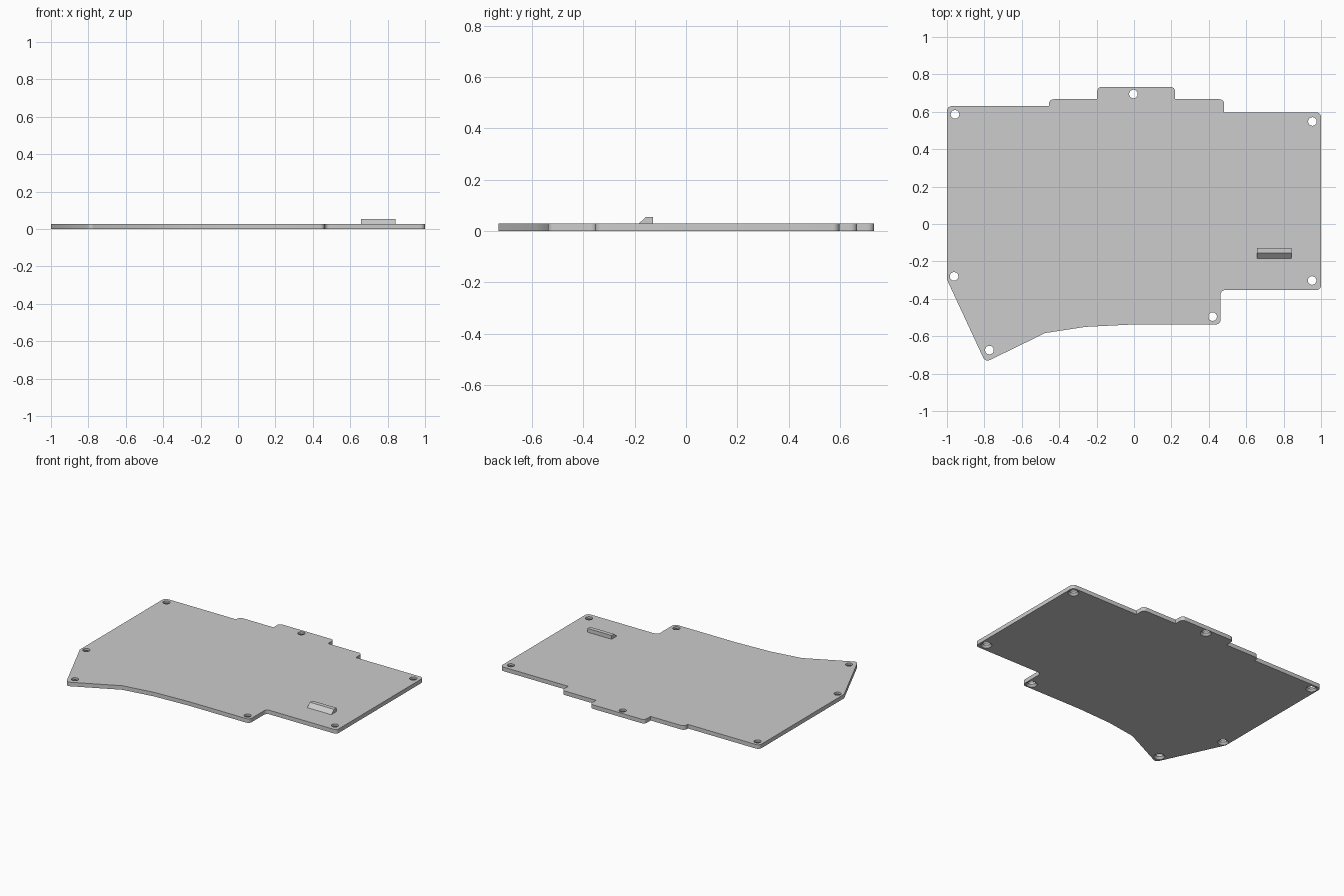
import bpy
import bmesh
from math import cos, sin, tan, tau
from mathutils import Vector

cube = bpy.data.objects.get("Cube")
if cube:
    bpy.data.objects.remove(cube, do_unlink=True)

THICK = 0.028
ROUND = 0.025

grey = bpy.data.materials.new("light_grey")
grey.use_nodes = True
colour = (0.604, 0.604, 0.604, 1)
grey.diffuse_color = colour
grey.node_tree.nodes["Principled BSDF"].inputs["Base Color"].default_value = colour


def make_object(name, bm):
    bmesh.ops.recalc_face_normals(bm, faces=bm.faces[:])
    mesh = bpy.data.meshes.new(name)
    bm.to_mesh(mesh)
    bm.free()
    mesh.materials.append(grey)
    obj = bpy.data.objects.new(name, mesh)
    bpy.context.collection.objects.link(obj)
    return obj


def prism(name, points, offset):
    """Extrude a closed outline along an offset vector."""
    bm = bmesh.new()
    face = bm.faces.new([bm.verts.new(p) for p in points])
    grown = bmesh.ops.extrude_face_region(bm, geom=[face], use_keep_orig=True)
    moved = [g for g in grown["geom"] if isinstance(g, bmesh.types.BMVert)]
    bmesh.ops.translate(bm, verts=moved, vec=offset)
    return make_object(name, bm)


def fillet(corners, steps=6):
    """Replace each corner (x, y, radius) by an arc of that radius."""
    path = []
    for i, (x, y, r) in enumerate(corners):
        p = Vector((x, y))
        if r == 0:
            path.append((x, y, 0))
            continue
        a = (Vector(corners[i - 1][:2]) - p).normalized()
        b = (Vector(corners[(i + 1) % len(corners)][:2]) - p).normalized()
        half = a.angle(b) / 2
        centre = p + (a + b).normalized() * r / sin(half)
        start = p + a * r / tan(half) - centre
        end = p + b * r / tan(half) - centre
        for k in range(steps + 1):
            q = centre + start.normalized().slerp(end.normalized(), k / steps) * r
            path.append((q.x, q.y, 0))
    return path


def lathe(name, x, y, rings, sides=32):
    """Solid of stacked rings (radius, height)."""
    bm = bmesh.new()
    loops = [[bm.verts.new((x + r * cos(tau * k / sides), y + r * sin(tau * k / sides), z))
              for k in range(sides)] for r, z in rings]
    for low, high in zip(loops, loops[1:]):
        for k in range(sides):
            n = (k + 1) % sides
            bm.faces.new((low[k], low[n], high[n], high[k]))
    bm.faces.new(loops[0])
    bm.faces.new(loops[-1])
    return make_object(name, bm)


# Plate outline, clockwise from the back left corner
R = ROUND
outline = [
    (-1, 0.63, R), (-0.455, 0.63, 0), (-0.455, 0.667, R), (-0.197, 0.667, 0),
    (-0.197, 0.733, R), (0.22, 0.733, R), (0.22, 0.667, 0), (0.482, 0.667, R),
    (0.482, 0.597, 0), (1, 0.597, R), (1, -0.353, R), (0.463, -0.353, R),
    (0.463, -0.537, R), (0, -0.537, 0), (-0.26, -0.55, 0), (-0.475, -0.583, 0),
    (-0.795, -0.739, R), (-1, -0.297, 0),
]
plate = prism("base_plate", fillet(outline), (0, 0, THICK))

# Screw holes, countersunk from below
holes = [(-0.957, 0.586), (-0.003, 0.695), (0.954, 0.548), (0.952, -0.302),
         (0.42, -0.495), (-0.773, -0.674), (-0.962, -0.28)]
sink = [(0.035, -0.02), (0.035, 0), (0.023, 0.014), (0.023, 0.06)]
for x, y in holes:
    cutter = lathe("screw_hole_cutter", x, y, sink)
    cutter.hide_render = True
    cut = plate.modifiers.new("screw_hole", "BOOLEAN")
    cut.operation = "DIFFERENCE"
    cut.solver = "EXACT"
    cut.object = cutter
    bpy.context.view_layer.objects.active = plate
    bpy.ops.object.modifier_apply(modifier=cut.name)
    bpy.data.objects.remove(cutter, do_unlink=True)

bpy.ops.object.select_all(action="DESELECT")
plate.select_set(True)
bpy.context.view_layer.objects.active = plate
bpy.ops.object.shade_smooth_by_angle()

# Small ridge with a sloped front
ridge = [(-0.185, THICK), (-0.156, 0.054), (-0.128, 0.054), (-0.128, THICK)]
prism("sloped_ridge", [(0.658, y, z) for y, z in ridge], (0.184, 0, 0))
